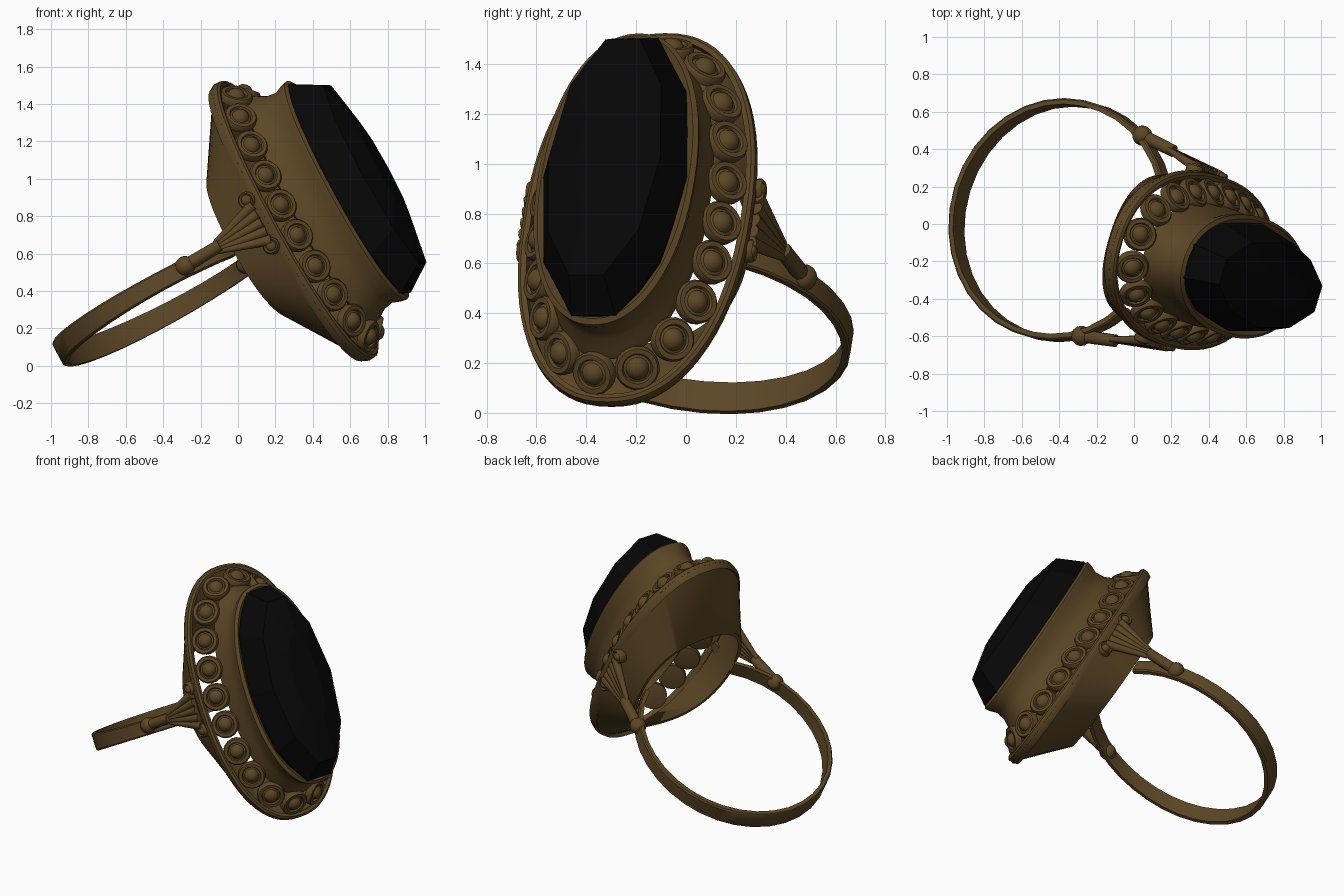
import bpy, bmesh
from math import sin, cos, pi, radians, copysign
from mathutils import Matrix, Vector

if "Cube" in bpy.data.objects:
    bpy.data.objects.remove(bpy.data.objects["Cube"])

# Ring frame: X = long axis of the head, Y = across the finger, Z = head normal
N = Vector((0.835, -0.26, 0.49)).normalized()
L = Vector((-0.47, 0.135, 0.87))
L = (L - N * L.dot(N)).normalized()
W = N.cross(L)
FRAME = Matrix.Translation((0.29, -0.19, 0.767)) @ Matrix((L, W, N)).transposed().to_4x4()


def material(name, color, rough):
    m = bpy.data.materials.new(name)
    m.use_nodes = True
    m.diffuse_color = (*color, 1)
    b = m.node_tree.nodes["Principled BSDF"]
    b.inputs["Base Color"].default_value = (*color, 1)
    b.inputs["Roughness"].default_value = rough
    return m


BRONZE = material("dark bronze", (0.108, 0.063, 0.019), 0.5)
BLACK = material("black stone", (0.002, 0.002, 0.002), 0.3)


def finish(bm, name, mat=BRONZE, sharp=40):
    """Recalculate normals, shade by angle, place in the tilted frame."""
    bmesh.ops.recalc_face_normals(bm, faces=bm.faces)
    for f in bm.faces:
        f.smooth = sharp > 0
    for e in bm.edges:
        e.smooth = e.calc_face_angle(0) < radians(sharp)
    bm.transform(FRAME)
    me = bpy.data.meshes.new(name)
    bm.to_mesh(me)
    bm.free()
    me.materials.append(mat)
    ob = bpy.data.objects.new(name, me)
    bpy.context.collection.objects.link(ob)


def loft(bm, rings, caps=False, loop=False):
    """Skin a list of equal closed point rings."""
    vs = [[bm.verts.new(p) for p in r] for r in rings]
    pairs = list(zip(vs, vs[1:])) + ([(vs[-1], vs[0])] if loop else [])
    for a, b in pairs:
        for i in range(len(a)):
            j = (i + 1) % len(a)
            bm.faces.new((a[i], a[j], b[j], b[i]))
    if caps:
        bm.faces.new(vs[0])
        bm.faces.new(vs[-1])


def oval(a, b, n, count=72, power=2.0, turn=0.0):
    """Oval ring; a higher power makes it squarer."""
    pts = []
    for i in range(count):
        t = 2 * pi * i / count + turn
        c, s = cos(t), sin(t)
        pts.append((a * copysign(abs(c) ** (2 / power), c),
                    b * copysign(abs(s) ** (2 / power), s), n))
    return pts


def lathe(bm, profile, place, count=20):
    """Spin (radius, height) pairs around Z, then place the result."""
    loft(bm, [[place @ Vector((r * cos(2 * pi * i / count), r * sin(2 * pi * i / count), h))
               for i in range(count)] for r, h in profile], caps=True)


def rod(bm, p, q, r0, r1, count=10):
    """Tapered rod between two points."""
    p, q = Vector(p), Vector(q)
    rot = (q - p).to_track_quat('Z', 'Y').to_matrix().to_4x4()
    lathe(bm, [(r0, 0), (r1, (q - p).length)], Matrix.Translation(p) @ rot, count)


# Faceted stone
bm = bmesh.new()
turn = pi / 10
loft(bm, [oval(a, b, n, 10, turn=turn) for a, b, n in
          ((0.65, 0.29, 0.28), (0.67, 0.3, 0.37), (0.57, 0.235, 0.53), (0.3, 0.1, 0.585))], caps=True)
finish(bm, "stone", BLACK, 0)

# Flared bezel holding the stone
bm = bmesh.new()
loft(bm, [oval(a, b, n, power=2.15) for a, b, n in
          ((0.66, 0.29, 0.10), (0.70, 0.33, 0.12), (0.685, 0.325, 0.16), (0.655, 0.31, 0.21),
           (0.645, 0.305, 0.27), (0.665, 0.325, 0.32), (0.67, 0.33, 0.35),
           (0.65, 0.31, 0.365), (0.62, 0.28, 0.34))], loop=True)
finish(bm, "bezel")

# Thin outer rim
bm = bmesh.new()
loft(bm, [oval(a, b, n, power=2.25) for a, b, n in
          ((0.835, 0.46, -0.03), (0.85, 0.478, 0.0), (0.848, 0.476, 0.035),
           (0.835, 0.462, 0.045), (0.815, 0.44, 0.04), (0.815, 0.44, -0.01))], loop=True)
finish(bm, "rim")

# Hollow tapered basket, open underneath
bm = bmesh.new()
loft(bm, [oval(a, b, n, power=p) for a, b, n, p in
          ((0.85, 0.478, 0.01, 2.25), (0.44, 0.395, -0.257, 2.3),
           (0.415, 0.37, -0.257, 2.3), (0.815, 0.45, 0.01, 2.25))], loop=True)
finish(bm, "basket")

# Beads in collars, evenly spaced along the sloping shoulder
bm = bmesh.new()
path = [Vector(p) for p in oval(0.757, 0.385, 0.095, 720, 2.2, -0.13)]
steps = [(path[(i + 1) % 720] - path[i]).length for i in range(720)]
BEADS = 20
collar = [(0.06, -0.035), (0.088, -0.03), (0.09, 0.0), (0.082, 0.012), (0.062, 0.012),
          (0.056, 0.0), (0.046, 0.004), (0.038, 0.02), (0.023, 0.031), (0.008, 0.035)]
total, run, k = sum(steps), 0.0, 0
for i, d in enumerate(steps):
    if k < BEADS and run >= total * k / BEADS:
        along = (path[(i + 1) % 720] - path[i]).normalized()
        out = along.cross(Vector((0, 0, 1)))
        facing = (out + Vector((0, 0, 0.95))).normalized()
        rot = Matrix((along, facing.cross(along), facing)).transposed().to_4x4()
        lathe(bm, collar, Matrix.Translation(path[i]) @ rot)
        k += 1
    run += d
finish(bm, "beads")

# Finger band, wider at the bottom, ending inside the basket
bm = bmesh.new()
rings = []
SEG, END = 28, radians(146)
for i in range(SEG + 1):
    t = -END + 2 * END * i / SEG
    half = 0.05 + 0.016 * max(0, cos(t * 0.75)) ** 2
    wide = 0.65 + 0.02 * max(0, cos(t))
    rings.append([(l, r * sin(t), -0.80 - r * cos(t)) for r, l in
                  ((wide, -half * 0.85), (wide, half * 0.85), (wide - 0.008, half),
                   (wide - 0.033, half), (wide - 0.033, -half), (wide - 0.008, -half))])
loft(bm, rings, caps=True)
finish(bm, "band")

# Shoulders: knot, stalk, ribbed fan and two scrolls on each side
for side, name in ((1, "right"), (-1, "left")):
    bm = bmesh.new()
    knot, fork = (0.01, 0.56 * side, -0.485), (0.015, 0.53 * side, -0.27)
    bmesh.ops.create_uvsphere(bm, u_segments=16, v_segments=10, radius=0.054,
                              matrix=Matrix.Translation(knot))
    rod(bm, knot, fork, 0.036, 0.034)
    for i in range(-2, 3):
        rod(bm, (0.015 + 0.012 * i, fork[1], fork[2] - 0.02),
            (0.015 + 0.053 * i, 0.475 * side, -0.02), 0.015, 0.03)
    for end in (-1, 1):
        place = Matrix.Translation((0.02 + 0.14 * end, 0.465 * side, -0.035)) @ \
            Matrix.Rotation(-side * pi / 2, 4, 'X')
        lathe(bm, [(0.04, -0.04), (0.046, -0.02), (0.046, 0.02), (0.038, 0.03), (0.028, 0.022),
                   (0.022, 0.032), (0.008, 0.038)], place, 16)
    finish(bm, name + "_shoulder")
